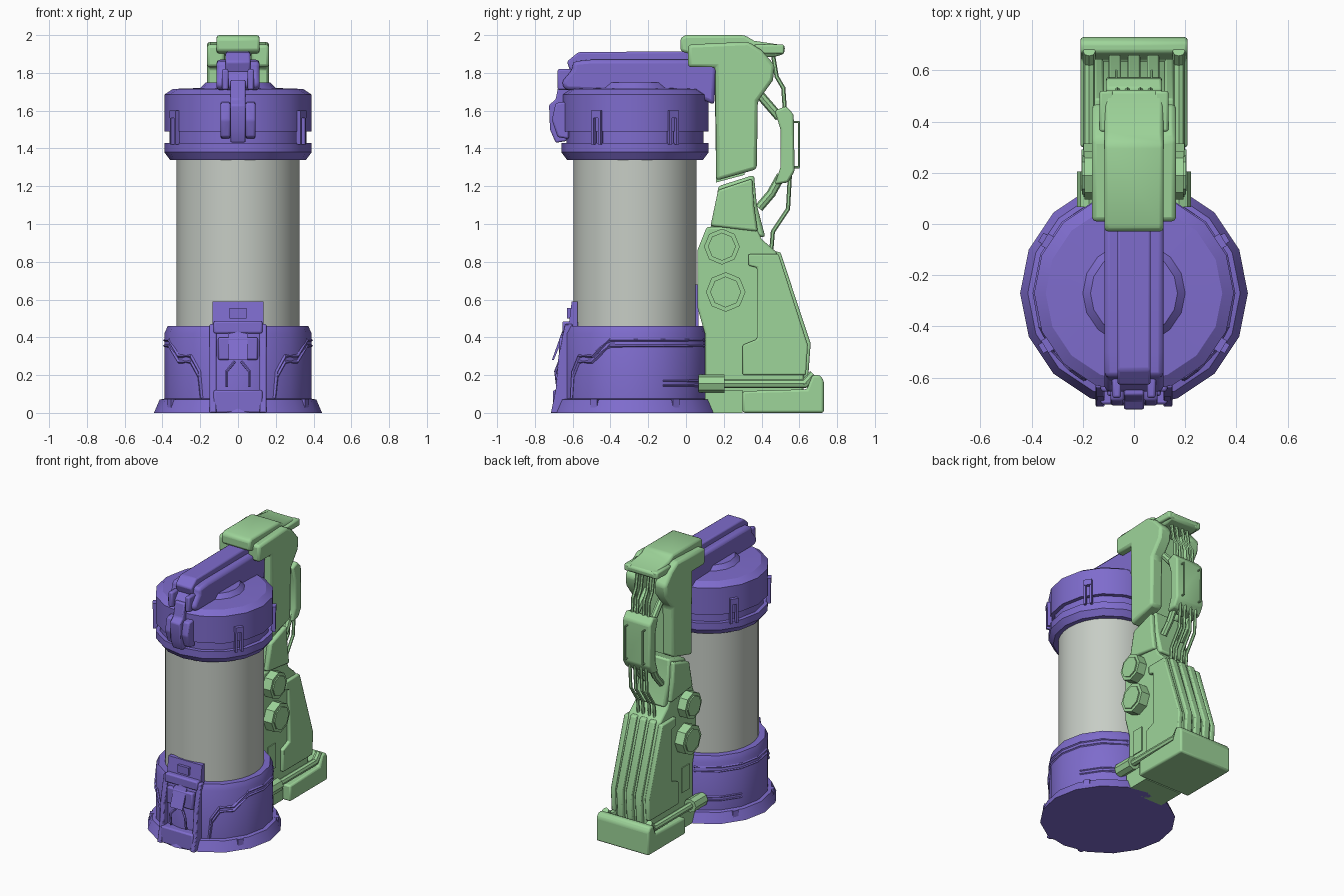
import bpy, bmesh, math
from mathutils import Matrix, Vector

CY = -0.27  # centre line of the canister


def colour(name, rgb):
    m = bpy.data.materials.new(name)
    m.diffuse_color = (*rgb, 1)
    return m


PURPLE = colour("purple shell", (0.21, 0.15, 0.61))
GREEN = colour("green frame", (0.34, 0.66, 0.32))
GREY = colour("pale grey tank", (0.57, 0.61, 0.56))


def finish(name, bm, mat, bevel=0.0):
    bmesh.ops.recalc_face_normals(bm, faces=bm.faces)
    me = bpy.data.meshes.new(name)
    bm.to_mesh(me)
    bm.free()
    me.materials.append(mat)
    ob = bpy.data.objects.new(name, me)
    bpy.context.collection.objects.link(ob)
    if bevel:
        b = ob.modifiers.new("bevel", "BEVEL")
        b.width, b.segments, b.limit_method = bevel, 2, "ANGLE"
    bpy.ops.object.select_all(action="DESELECT")
    ob.select_set(True)
    bpy.context.view_layer.objects.active = ob
    bpy.ops.object.shade_smooth_by_angle(angle=math.radians(32))
    return ob


def lathe(name, profile, mat, sides):
    bm = bmesh.new()
    rings = []
    for r, z in profile:
        rings.append([bm.verts.new((r * math.cos(i * math.tau / sides),
                      CY + r * math.sin(i * math.tau / sides), z)) for i in range(sides)])
    for a, b in zip(rings, rings[1:]):
        for i in range(sides):
            j = (i + 1) % sides
            bm.faces.new((a[i], a[j], b[j], b[i]))
    bm.faces.new(rings[0])
    bm.faces.new(rings[-1])
    return finish(name, bm, mat)


def prism(name, pts, x0, x1, mat, bevel=0.0):
    """Side outline in (y, z), extruded across x."""
    bm = bmesh.new()
    f = bm.faces.new([bm.verts.new((x0, y, z)) for y, z in pts])
    g = bmesh.ops.extrude_face_region(bm, geom=[f])["geom"]
    bmesh.ops.translate(bm, vec=(x1 - x0, 0, 0), verts=[v for v in g if isinstance(v, bmesh.types.BMVert)])
    return finish(name, bm, mat, bevel)


def box(name, lo, hi, mat, bevel=0.0):
    return prism(name, [(lo[1], lo[2]), (hi[1], lo[2]), (hi[1], hi[2]), (lo[1], hi[2])],
                 lo[0], hi[0], mat, bevel)


def tube(name, pts, r, mat, sides=6):
    """Round bars joined end to end."""
    bm = bmesh.new()
    for a, b in zip(pts, pts[1:]):
        a, b = Vector(a), Vector(b)
        d = b - a
        m = Matrix.Translation((a + b) / 2) @ d.to_track_quat("Z", "Y").to_matrix().to_4x4()
        bmesh.ops.create_cone(bm, cap_ends=True, segments=sides, radius1=r, radius2=r,
                              depth=d.length + r * 0.6, matrix=m)
    return finish(name, bm, mat)


def on_shell(name, deg, r, z, size, mat):
    """Box set on the round wall: size is (depth, width, height)."""
    bm = bmesh.new()
    a = math.radians(deg)
    m = Matrix.Translation((r * math.cos(a), CY + r * math.sin(a), z)) @ Matrix.Rotation(a, 4, "Z")
    bmesh.ops.create_cube(bm, size=1, matrix=m @ Matrix.Diagonal((*size, 1)))
    return finish(name, bm, mat)


# --- Canister: base, tank, lid ---
lathe("base", [(0.445, 0), (0.44, 0.012), (0.415, 0.07), (0.39, 0.075), (0.39, 0.42),
               (0.372, 0.46), (0.3, 0.46)], PURPLE, 16)
lathe("tank", [(0.325, 0.44), (0.325, 1.36)], GREY, 32)
lathe("lid", [(0.3, 1.34), (0.36, 1.34), (0.39, 1.38), (0.39, 1.43), (0.362, 1.43), (0.362, 1.49),
              (0.39, 1.49), (0.39, 1.685), (0.345, 1.715), (0.2, 1.72), (0.17, 1.75)], PURPLE, 16)
for deg in (-31, 31, 149, 211):
    for off in (-3, 3):
        on_shell("lid_clip_prong", deg + off, 0.39, 1.51, (0.03, 0.014, 0.18), PURPLE)
    on_shell("lid_clip_head", deg, 0.39, 1.58, (0.034, 0.055, 0.04), PURPLE)
    on_shell("base_foot_tab", deg, 0.405, 0.05, (0.04, 0.04, 0.045), PURPLE)

# Raised trim and rails following the base wall
for s in (1, -1):
    for dz in (0, -0.03):
        path = [(70, 0.385), (45, 0.385), (22.5, 0.385), (0, 0.385), (-20, 0.385), (-36, 0.3),
                (-50, 0.3), (-58, 0.22), (-60, 0.08)]
        tube("base_trim", [(s * 0.387 * math.cos(math.radians(a)),
             CY + 0.387 * math.sin(math.radians(a)), z + (dz if z > 0.1 else 0))
             for a, z in path], 0.009, PURPLE, 4)
    for z in (0.145, 0.17):
        tube("base_rail", [(s * 0.387 * math.cos(math.radians(a)),
             CY + 0.387 * math.sin(math.radians(a)), z) for a in (22.5, 45, 65)], 0.008, PURPLE, 4)

# --- Front latch on the base ---
for s in (1, -1):
    prism("latch_side_rail", [(-0.715, 0), (-0.69, 0.12), (-0.675, 0.3), (-0.64, 0.47), (-0.6, 0.47),
                              (-0.6, 0)], s * 0.115, s * 0.15, PURPLE, 0.006)
    tube("latch_claw", [(s * 0.06, -0.68, 0.14), (s * 0.06, -0.69, 0.22), (s * 0.02, -0.67, 0.27)],
         0.008, PURPLE)
box("latch_sill", (-0.13, -0.705, 0), (0.13, -0.6, 0.12), PURPLE, 0.01)
box("latch_window", (-0.105, -0.672, 0.28), (0.105, -0.6, 0.4), PURPLE, 0.01)
box("latch_bar", (-0.13, -0.655, 0.42), (0.13, -0.57, 0.485), PURPLE, 0.01)
prism("latch_tab", [(-0.62, 0.47), (-0.605, 0.59), (-0.575, 0.59), (-0.575, 0.45)], -0.135, 0.135, PURPLE)
box("latch_button", (-0.045, -0.63, 0.5), (0.045, -0.6, 0.555), PURPLE)
prism("latch_lever", [(-0.71, 0.28), (-0.7, 0.28), (-0.65, 0.4), (-0.66, 0.42)], -0.05, 0.05, PURPLE)
box("rear_tab", (-0.06, 0.04, 0.45), (0.06, 0.065, 0.68), PURPLE)

# --- Arm over the lid, with front hook ---
prism("arm", [(-0.6, 1.86), (-0.6, 1.82), (-0.66, 1.75), (-0.64, 1.71), (-0.4, 1.7), (0.0, 1.7),
              (0.15, 1.63), (0.16, 1.87), (-0.5, 1.87)], -0.115, 0.115, PURPLE, 0.02)
prism("arm_ridge", [(-0.57, 1.91), (-0.63, 1.86), (-0.61, 1.8), (0.1, 1.8), (0.1, 1.915)],
      -0.065, 0.065, PURPLE, 0.01)
prism("hook", [(-0.6, 1.76), (-0.67, 1.76), (-0.69, 1.66), (-0.725, 1.63), (-0.72, 1.5), (-0.69, 1.43),
               (-0.63, 1.44), (-0.63, 1.6)], -0.04, 0.04, PURPLE, 0.008)
for s in (1, -1):
    prism("hook_cheek", [(-0.62, 1.65), (-0.69, 1.64), (-0.71, 1.55), (-0.68, 1.46), (-0.62, 1.45)],
          s * 0.04, s * 0.092, PURPLE, 0.01)
    box("hook_pivot", (s * 0.05, -0.68, 1.71), (s * 0.085, -0.6, 1.82), PURPLE, 0.01)

# --- Upper frame: head cap and twin column legs ---
prism("head", [(-0.03, 1.985), (-0.03, 1.915), (0.02, 1.9), (0.38, 1.88), (0.47, 1.885), (0.52, 1.9),
               (0.525, 1.945), (0.36, 1.97), (0.31, 2.0), (0.0, 2.0)], -0.115, 0.115, GREEN, 0.015)
prism("column_core", [(0.15, 1.9), (0.16, 1.22), (0.31, 1.26), (0.32, 1.9)], -0.1, 0.1, GREEN)
for s in (1, -1):
    prism("column_leg", [(0.01, 1.95), (0.01, 1.83), (0.155, 1.83), (0.16, 1.23), (0.375, 1.29),
                         (0.38, 1.65), (0.46, 1.76), (0.47, 1.84), (0.4, 1.92), (0.33, 1.965)],
          s * 0.07, s * 0.165, GREEN, 0.018)
    box("head_rear_lip", (s * 0.08, 0.36, 1.9), (s * 0.135, 0.52, 1.95), GREEN, 0.01)

# --- Neck ---
prism("neck", [(0.17, 1.2), (0.36, 1.26), (0.375, 1.1), (0.42, 0.93), (0.12, 0.95), (0.16, 1.08)],
      -0.12, 0.12, GREEN, 0.015)
for s in (1, -1):
    prism("neck_plate", [(0.17, 1.18), (0.35, 1.24), (0.36, 1.1), (0.38, 0.96), (0.13, 0.99)],
          s * 0.11, s * 0.15, GREEN, 0.012)

# --- Rear pod with handle, struts and cables ---
prism("pod", [(0.47, 1.6), (0.53, 1.625), (0.57, 1.58), (0.575, 1.28), (0.54, 1.22), (0.47, 1.21),
              (0.5, 1.3), (0.5, 1.5)], -0.11, 0.11, GREEN, 0.012)
for s in (1, -1):
    x = s * 0.07
    tube("pod_handle", [(x, 0.56, 1.54), (x, 0.598, 1.54), (x, 0.598, 1.3), (x, 0.56, 1.3)], 0.006, GREEN)
    tube("pod_strut_upper", [(x, 0.36, 1.72), (x, 0.49, 1.57)], 0.024, GREEN, 8)
    tube("pod_strut_lower", [(x, 0.5, 1.25), (x, 0.45, 1.16), (x, 0.39, 1.09)], 0.024, GREEN, 8)
    for k in (0.025, 0.065):
        tube("cable_upper", [(s * k, 0.46, 1.9), (s * k, 0.48, 1.78), (s * k, 0.515, 1.72),
                             (s * k, 0.525, 1.58)], 0.011, GREEN)
        tube("cable_lower", [(s * k, 0.55, 1.26), (s * k, 0.54, 1.08), (s * k, 0.46, 0.96),
                             (s * k, 0.45, 0.84)], 0.011, GREEN)

# --- Lower body with side panels, back ribs and round bolts ---
prism("body", [(0.06, 0.86), (0.11, 0.985), (0.37, 0.985), (0.4, 0.92), (0.48, 0.85), (0.635, 0.36),
               (0.62, 0.1), (0.1, 0.1), (0.1, 0.42), (0.06, 0.56)], -0.13, 0.13, GREEN, 0.012)
for x in (-0.075, 0, 0.075):
    prism("back_rib", [(0.4, 0.87), (0.5, 0.85), (0.66, 0.37), (0.645, 0.16), (0.5, 0.16)],
          x - 0.025, x + 0.025, GREEN, 0.008)
for s in (1, -1):
    prism("side_panel", [(0.33, 0.84), (0.49, 0.84), (0.645, 0.36), (0.635, 0.2), (0.3, 0.2),
                         (0.3, 0.36), (0.375, 0.39), (0.375, 0.77), (0.33, 0.78)],
          s * 0.12, s * 0.155, GREEN, 0.008)
    box("side_hatch", (s * 0.125, 0.15, 0.25), (s * 0.136, 0.24, 0.43), GREEN)
    for y, z, r in ((0.19, 0.88, 0.095), (0.21, 0.64, 0.105)):
        tube("bolt_ring", [(s * 0.12, y, z), (s * 0.165, y, z)], r, GREEN, 8)
        tube("bolt_cap", [(s * 0.15, y, z), (s * 0.18, y, z)], r * 0.78, GREEN, 8)

# --- Foot with side bars ---
prism("foot", [(0.1, 0), (0.3, 0), (0.3, 0.12), (0.1, 0.12)], -0.15, 0.15, GREEN)
prism("foot_block", [(0.3, 0), (0.73, 0.0), (0.73, 0.17), (0.71, 0.2), (0.67, 0.2), (0.64, 0.125),
                     (0.3, 0.115)], -0.21, 0.21, GREEN, 0.012)
for s in (1, -1):
    x = s * 0.175
    tube("foot_bar", [(x, 0.18, 0.155), (x, 0.63, 0.155), (x, 0.67, 0.2)], 0.024, GREEN, 8)
    tube("foot_bar_end", [(x, 0.08, 0.155), (x, 0.19, 0.155)], 0.048, GREEN, 8)
